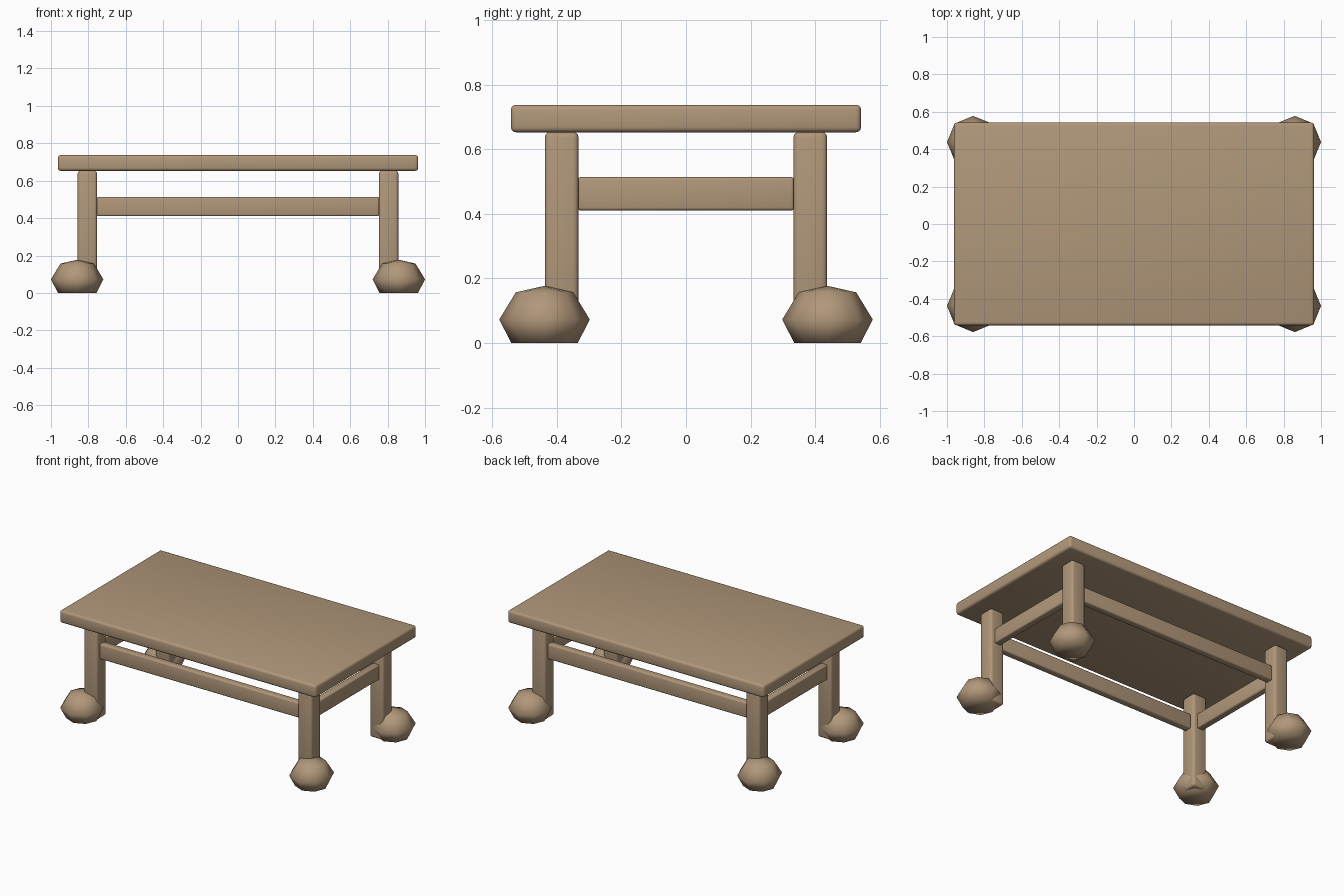
import bpy, bmesh, math

cube = bpy.data.objects.get("Cube")
if cube:
    bpy.data.objects.remove(cube, do_unlink=True)

wood = bpy.data.materials.new("light_brown_wood")
wood.use_nodes = True
COLOR = (0.44, 0.31, 0.195, 1)
wood.diffuse_color = COLOR
wood.node_tree.nodes["Principled BSDF"].inputs["Base Color"].default_value = COLOR


def finish(name, bm, angle):
    bmesh.ops.recalc_face_normals(bm, faces=bm.faces)
    mesh = bpy.data.meshes.new(name)
    bm.to_mesh(mesh)
    bm.free()
    mesh.materials.append(wood)
    obj = bpy.data.objects.new(name, mesh)
    bpy.context.collection.objects.link(obj)
    bpy.ops.object.select_all(action="DESELECT")
    obj.select_set(True)
    bpy.context.view_layer.objects.active = obj
    bpy.ops.object.shade_smooth_by_angle(angle=math.radians(angle))
    return obj


def board(name, size, center, bevel):
    """Box with rounded edges."""
    bm = bmesh.new()
    bmesh.ops.create_cube(bm, size=1)
    for v in bm.verts:
        v.co = [c + s * k for c, s, k in zip(center, size, v.co)]
    bmesh.ops.bevel(bm, geom=bm.edges[:], offset=bevel, segments=3,
                    profile=0.5, affect="EDGES")
    return finish(name, bm, 40)


def ball_foot(name, x, y):
    """Eight-sided squashed ball with a flat base."""
    bm = bmesh.new()
    rings = []
    for r, z in [(0.103, 0), (0.14, 0.073), (0.089, 0.157)]:
        rings.append([bm.verts.new((x + r * math.cos(i * math.pi / 4),
                                    y + r * math.sin(i * math.pi / 4), z))
                      for i in range(8)])
    top = bm.verts.new((x, y, 0.177))
    bm.faces.new(rings[0])
    for i in range(8):
        j = (i + 1) % 8
        for a, b in zip(rings, rings[1:]):
            bm.faces.new((a[i], a[j], b[j], b[i]))
        bm.faces.new((rings[-1][i], rings[-1][j], top))
    return finish(name, bm, 80)


LEG_X, LEG_Y = 0.805, 0.385

# Tabletop
board("tabletop", (1.926, 1.084, 0.085), (0, 0, 0.695), 0.016)

# Legs and feet
for sx, side in ((1, "left"), (-1, "right")):
    for sy, end in ((-1, "front"), (1, "back")):
        board(f"{end}_{side}_leg", (0.104, 0.104, 0.65),
              (sx * LEG_X, sy * LEG_Y, 0.328), 0.016)
        ball_foot(f"{end}_{side}_foot", sx * 0.86, sy * 0.438)

# Stretcher rails between the legs
for sy, end in ((-1, "front"), (1, "back")):
    board(f"{end}_rail", (1.51, 0.05, 0.104), (0, sy * LEG_Y, 0.462), 0.01)
for sx, side in ((1, "left"), (-1, "right")):
    board(f"{side}_rail", (0.05, 0.67, 0.104), (sx * LEG_X, 0, 0.462), 0.01)
